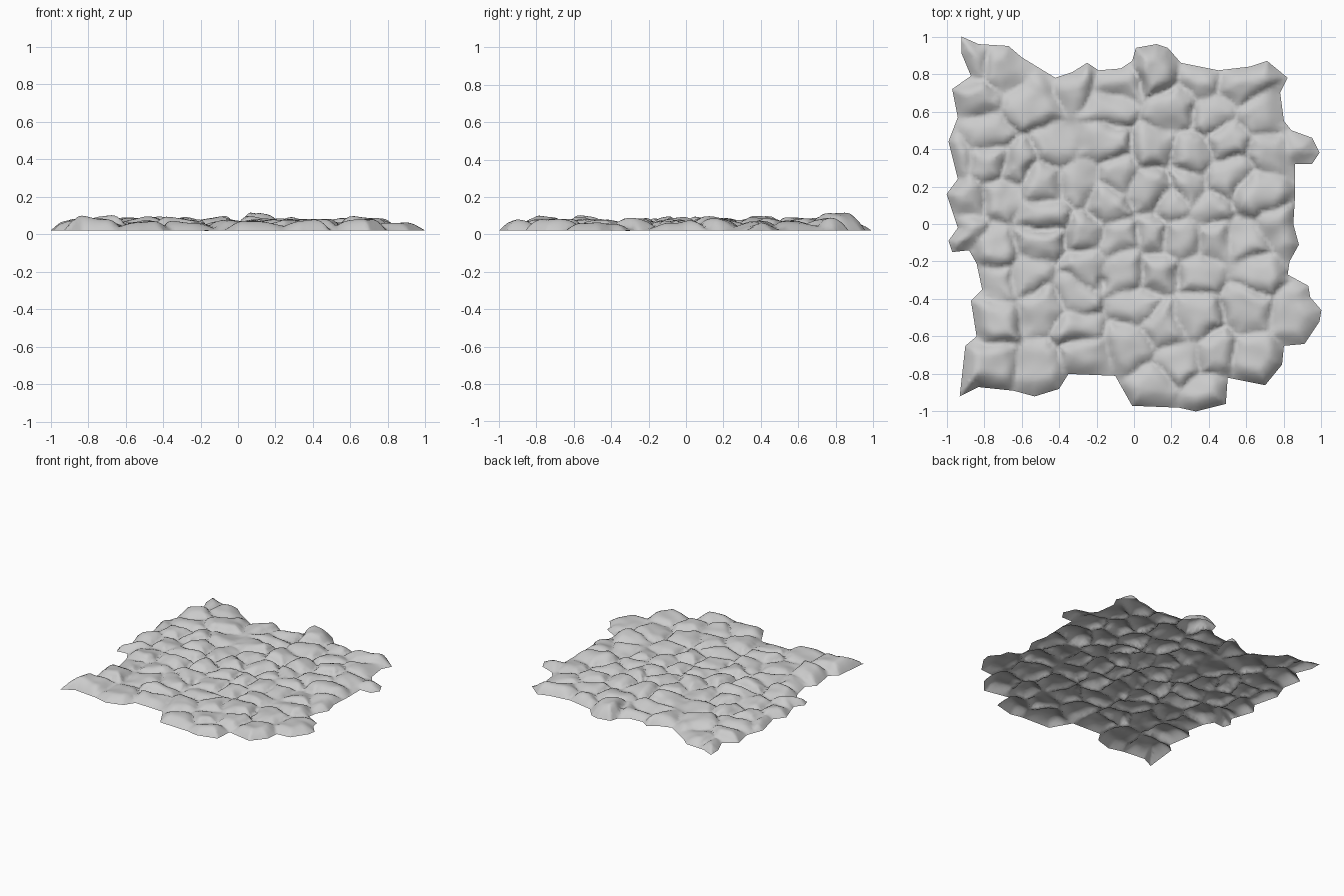
import bpy, math, random
from mathutils import Vector, noise
from mathutils.geometry import delaunay_2d_cdt

if "Cube" in bpy.data.objects:
    bpy.data.objects.remove(bpy.data.objects["Cube"])

random.seed(4)
STEP = 0.016

# ragged outline of the patch, clockwise from the back left corner
outline = [Vector(p) for p in [
    (-.92, 1), (-.83, .96), (-.67, .95), (-.60, .89), (-.42, .78), (-.33, .81), (-.25, .86), (-.19, .82),
    (-.07, .83), (-.01, .87), (.01, .94), (.12, .96), (.18, .94), (.25, .86), (.45, .82), (.62, .84),
    (.71, .87), (.82, .78), (.78, .70), (.80, .55), (.84, .50), (.95, .46), (.99, .38), (.95, .32),
    (.86, .32), (.86, .16), (.85, 0), (.88, -.11), (.83, -.20), (.82, -.27), (.93, -.33), (.94, -.39),
    (1, -.46), (.99, -.52), (.91, -.64), (.80, -.65), (.79, -.75), (.70, -.86), (.50, -.82), (.49, -.96),
    (.33, -1), (.24, -.98), (-.01, -.97), (-.10, -.81), (-.35, -.80), (-.40, -.88), (-.53, -.92), (-.64, -.89),
    (-.83, -.87), (-.93, -.92), (-.90, -.65), (-.84, -.60), (-.87, -.41), (-.81, -.35), (-.84, -.21), (-.88, -.14),
    (-.97, -.15), (-.99, -.09), (-.94, -.02), (-1, .16), (-.94, .24), (-.99, .44), (-.94, .57), (-.97, .72),
    (-.87, .79), (-.92, .91)]]

# stone centres
stones = [Vector(p) for p in [
    (-.87, .87), (-.70, .84), (-.30, .78), (-.10, .75), (.11, .84), (.34, .76), (.57, .75), (-.87, .68),
    (-.56, .64), (-.13, .64), (.22, .60), (.42, .58), (.68, .57), (-.80, .48), (-.44, .40), (-.16, .42),
    (.13, .42), (.32, .38), (.50, .44), (.71, .39), (.90, .39), (-.93, .34), (-.77, .33), (-.62, .32),
    (-.48, .22), (-.30, .20), (-.09, .26), (.10, .18), (.30, .21), (.50, .25), (-.89, .14), (-.68, .15),
    (-.50, .06), (-.15, .10), (.20, .11), (.40, .09), (.68, .15), (-.89, -.07), (-.51, -.10), (-.26, -.06),
    (-.09, -.08), (.10, -.06), (.26, -.06), (.42, -.08), (.61, -.09), (.77, -.02), (-.75, -.14), (-.57, -.27),
    (-.74, -.30), (-.25, -.23), (-.04, -.25), (.11, -.26), (.35, -.28), (.65, -.26), (-.76, -.50), (-.51, -.45),
    (-.30, -.38), (.02, -.43), (.34, -.49), (.59, -.44), (.88, -.48), (-.29, -.56), (-.04, -.65), (.15, -.55),
    (-.77, -.75), (-.50, -.78), (-.25, -.71), (.23, -.74), (.43, -.68), (.65, -.73), (.10, -.88), (.38, -.90)]]
peaks = [random.uniform(.062, .088) for _ in stones]
peaks[4], peaks[2] = .108, .092           # tall stones at the back
peaks[20], peaks[60] = .056, .062         # low ones at the right
tilts = [Vector((random.uniform(-.16, .16), random.uniform(-.16, .16))) for _ in stones]


def segment_distance(p, a, b):
    d = b - a
    t = max(0, min(1, (p - a).dot(d) / d.length_squared))
    return (p - a - d * t).length


def rim_distance(p):
    return min(segment_distance(p, outline[i - 1], outline[i]) for i in range(len(outline)))


def inside(p):
    hit = False
    for i in range(len(outline)):
        a, b = outline[i - 1], outline[i]
        if (a.y > p.y) != (b.y > p.y) and p.x < a.x + (p.y - a.y) * (b.x - a.x) / (b.y - a.y):
            hit = not hit
    return hit


def height(p, rim):
    # irregular rounded stones separated by grooves, falling to a thin rim
    n = noise.noise_vector(Vector((p.x * 4, p.y * 4, 2))) * .04
    n += noise.noise_vector(Vector((p.x * 11, p.y * 11, 7))) * .014
    q = p + Vector((n.x, n.y))
    near = sorted(((q - s).length_squared, i) for i, s in enumerate(stones))[:9]
    k = near[0][1]
    c = stones[k]
    edge = min(((c + stones[j]) / 2 - q).dot((stones[j] - c).normalized()) for _, j in near[1:])
    t = min(1, max(0, edge) / .08)
    groove = .038 + .026 * noise.noise(Vector((p.x * 5, p.y * 5, 9)))
    top = peaks[k] + tilts[k].dot(q - c)
    z = groove + (top - groove) * (1 - (1 - t) ** 2.2)
    z += .010 * noise.noise(Vector((p.x * 9, p.y * 9, 5)))
    r = min(1, rim / .09)
    z = .02 + (z - .02) * (1 - (1 - r) ** 1.8)
    # one deep pit between stones
    return z - .030 * math.exp(-((p - Vector((-.17, -.31))).length / .025) ** 2)


# rim points, then slightly jittered interior points
points = []
for i in range(len(outline)):
    a, b = outline[i], outline[(i + 1) % len(outline)]
    count = max(1, round((b - a).length / STEP))
    points += [a.lerp(b, j / count) for j in range(count)]
edges = [(i, (i + 1) % len(points)) for i in range(len(points))]
cells = int(1 / STEP)
for i in range(-cells, cells + 1):
    for j in range(-cells, cells + 1):
        p = Vector((i + random.uniform(-.2, .2), j + random.uniform(-.2, .2))) * STEP
        if inside(p) and rim_distance(p) > STEP * .5:
            points.append(p)

flat, _, faces = delaunay_2d_cdt(points, edges, [], 1, 1e-6)[:3]
verts = [(v.x, v.y, max(.003, height(v, rim_distance(v)))) for v in flat]

# stone ground sheet, open underneath, faces turned upward
mesh = bpy.data.meshes.new("stone_ground")
mesh.from_pydata(verts, [], [f if (flat[f[1]] - flat[f[0]]).cross(flat[f[2]] - flat[f[0]]) > 0 else f[::-1]
                             for f in faces])
mesh.update()
ground = bpy.data.objects.new("stone_ground", mesh)
bpy.context.collection.objects.link(ground)
for poly in mesh.polygons:
    poly.use_smooth = True
